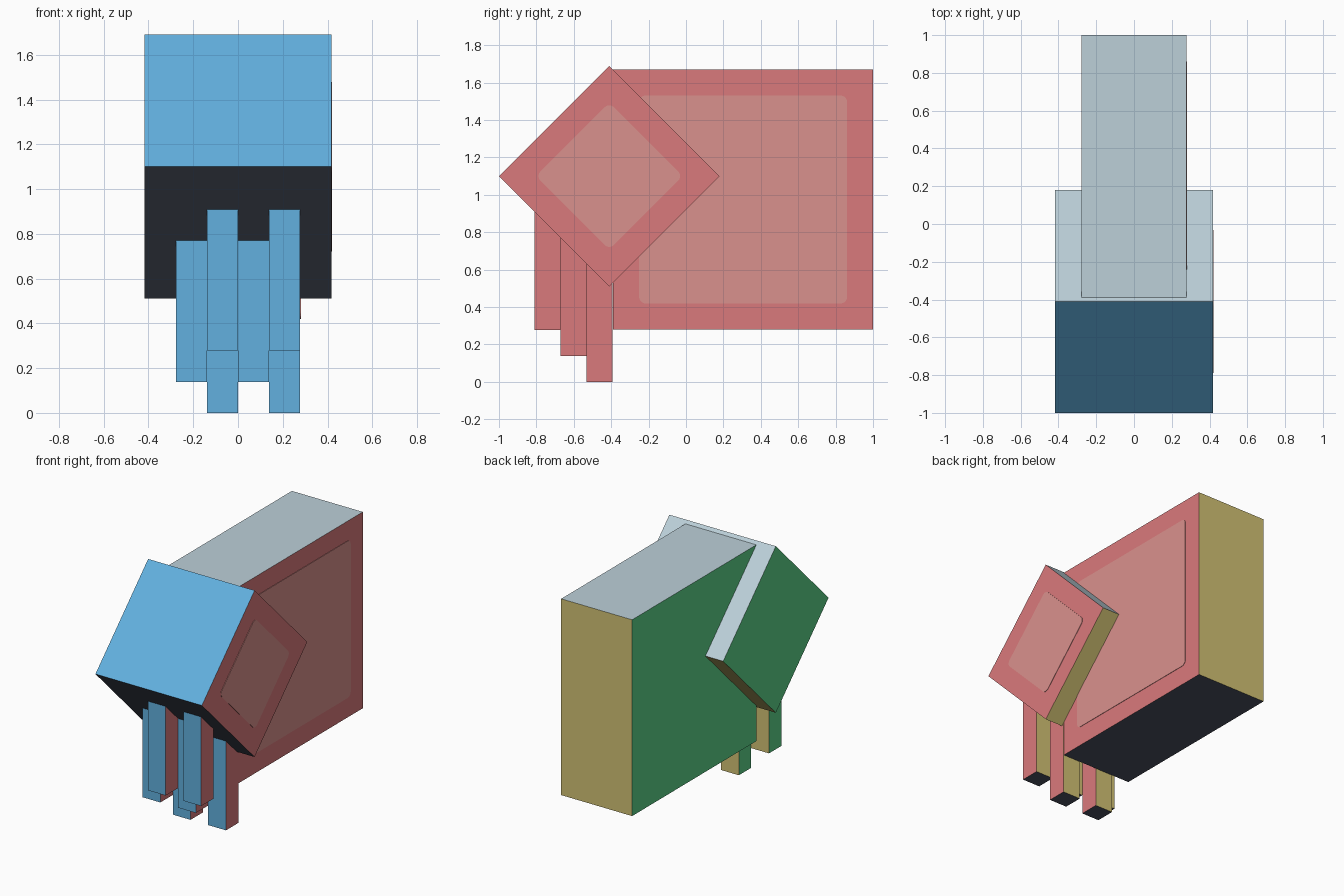
import bpy, bmesh
from math import radians
from mathutils import Matrix, Vector

cube = bpy.data.objects.get("Cube")
if cube:
    bpy.data.objects.remove(cube)


def material(name, rgb):
    """Flat material from 8-bit display values, stored as linear."""
    lin = [((c / 255 + 0.055) / 1.055) ** 2.4 for c in rgb] + [1]
    mat = bpy.data.materials.new(name)
    mat.use_nodes = True
    mat.diffuse_color = lin
    mat.node_tree.nodes["Principled BSDF"].inputs["Base Color"].default_value = lin
    return mat


# One colour for each side of a block
SIDES = [
    (Vector((1, 0, 0)), material("coral red", (218, 122, 124))),
    (Vector((-1, 0, 0)), material("leaf green", (92, 212, 138))),
    (Vector((0, -1, 0)), material("sky blue", (98, 176, 223))),
    (Vector((0, 1, 0)), material("straw yellow", (210, 194, 116))),
    (Vector((0, 0, 1)), material("pale blue grey", (188, 208, 217))),
    (Vector((0, 0, -1)), material("dark slate", (76, 81, 96))),
]
PALE_RED = material("pale red", (218, 145, 141))


def add_object(name, bm, mats):
    mesh = bpy.data.meshes.new(name)
    bm.to_mesh(mesh)
    bm.free()
    for mat in mats:
        mesh.materials.append(mat)
    obj = bpy.data.objects.new(name, mesh)
    bpy.context.collection.objects.link(obj)
    return obj


def block(name, center, size, tilt=0):
    """Box coloured by face direction, then tilted about the x axis."""
    bm = bmesh.new()
    bmesh.ops.create_cube(bm, size=1, matrix=Matrix.Diagonal((*size, 1)))
    bm.normal_update()
    for face in bm.faces:
        face.material_index = max(range(6), key=lambda i: face.normal.dot(SIDES[i][0]))
    obj = add_object(name, bm, [mat for _, mat in SIDES])
    obj.location = center
    obj.rotation_euler.x = radians(tilt)
    return obj


def side_panel(name, center, side, tilt=0):
    """Thin square plate with rounded corners, facing +x."""
    bm = bmesh.new()
    bmesh.ops.create_cube(bm, size=1, matrix=Matrix.Diagonal((0.006, side, side, 1)))
    corners = [e for e in bm.edges if abs(e.verts[0].co.x - e.verts[1].co.x) > 0.001]
    bmesh.ops.bevel(bm, geom=corners, offset=0.035, segments=5, profile=0.5, affect='EDGES')
    obj = add_object(name, bm, [PALE_RED])
    obj.location = center
    obj.rotation_euler.x = radians(tilt)


# Body and head
BODY, HEAD, LEG = 1.39, 0.834, 0.139
body_mid = Vector((0, 0.305, 0.975))
head_mid = Vector((0, -0.41, 1.10))
block("body", body_mid, (0.556, BODY, BODY))
block("head", head_mid, (HEAD, HEAD, HEAD), -45)

# Pale panels on the +x sides, inset by one leg width
side_panel("body_panel", body_mid + Vector((0.278, 0, 0)), BODY - 2 * LEG)
side_panel("head_panel", head_mid + Vector((HEAD / 2, 0, 0)), HEAD - 2 * LEG, -45)

# Three staggered rows of legs, each row lower than the one in front
TOP = 1.1
for row, label in enumerate(("front", "middle", "rear")):
    bottom = LEG * (2 - row)
    shift = -LEG if row == 1 else 0
    for side, x in (("right", -LEG / 2), ("left", LEG * 1.5)):
        block(f"{label}_{side}_leg",
              (x + shift, -0.74 + LEG * row, (TOP + bottom) / 2),
              (LEG, LEG, TOP - bottom))
